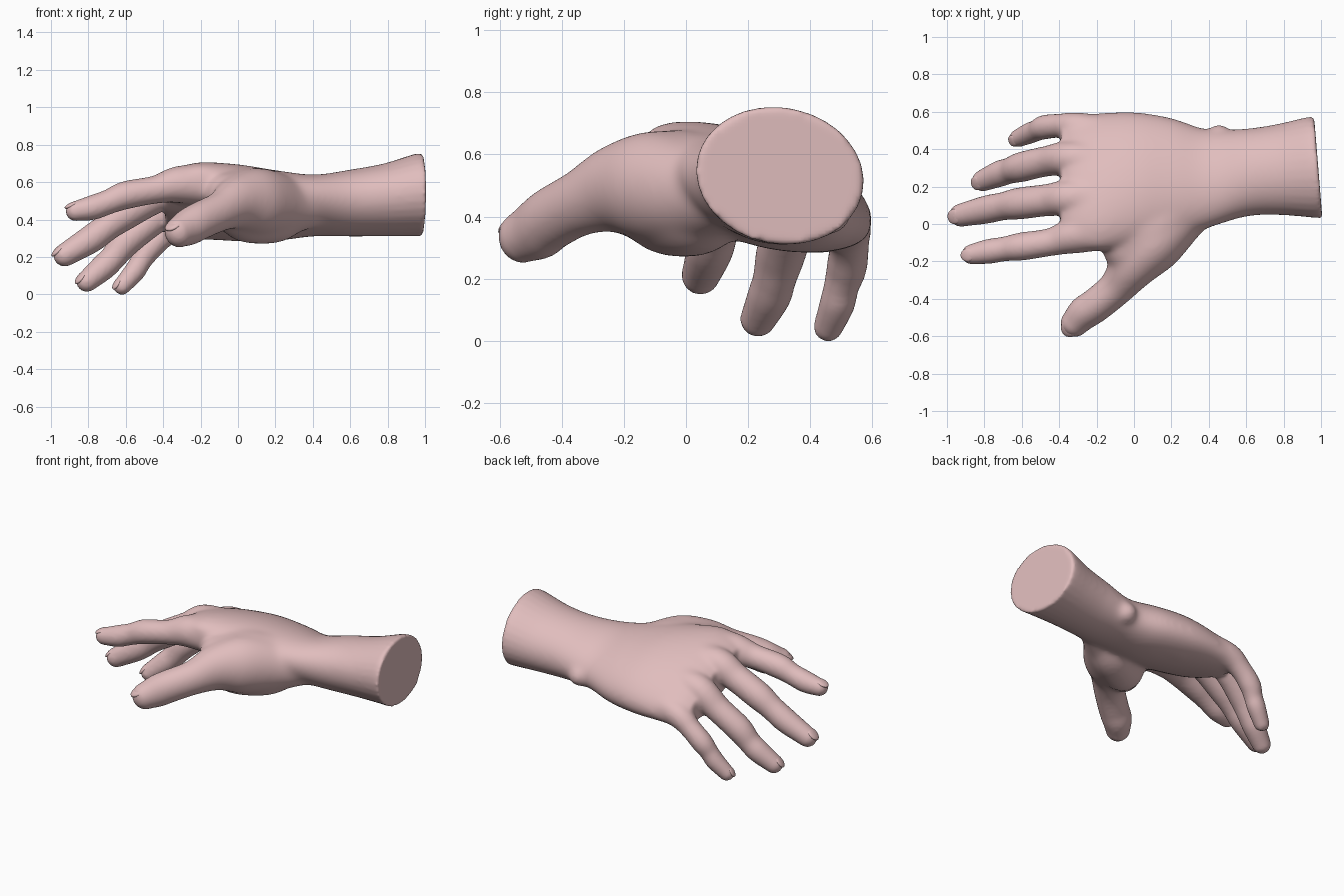
import bpy, bmesh, math
from mathutils import Vector, Matrix

if "Cube" in bpy.data.objects:
    bpy.data.objects.remove(bpy.data.objects["Cube"])

skin = bpy.data.materials.new("skin")
skin.diffuse_color = (0.75, 0.51, 0.51, 1)
skin.use_nodes = True
skin.node_tree.nodes["Principled BSDF"].inputs["Base Color"].default_value = skin.diffuse_color
SIDES = 32


def spline(keys, steps=6):
    """Catmull-Rom through tuples of any length."""
    k = [Vector(p) for p in keys]
    k = [k[0] * 2 - k[1]] + k + [k[-1] * 2 - k[-2]]
    out = []
    for a, b, c, d in zip(k, k[1:], k[2:], k[3:]):
        for i in range(steps):
            t = i / steps
            out.append(0.5 * (2 * b + (c - a) * t + (2 * a - 5 * b + 4 * c - d) * t * t
                              + (3 * b - a - 3 * c + d) * t ** 3))
    return out + [k[-2]]


def loft(bm, rings):
    vs = [[bm.verts.new(p) for p in r] for r in rings]
    faces = [bm.faces.new(vs[0]), bm.faces.new(vs[-1])]
    for r, s in zip(vs, vs[1:]):
        for i in range(SIDES):
            j = (i + 1) % SIDES
            faces.append(bm.faces.new((r[i], r[j], s[j], s[i])))
    bmesh.ops.recalc_face_normals(bm, faces=faces)


def ring(c, u, v):
    angles = [2 * math.pi * i / SIDES for i in range(SIDES)]
    return [c + u * math.cos(a) + v * math.sin(a) for a in angles]


def digit(bm, keys, tall=1.0):
    """Tube along (x, y, z, radius) keys with a rounded tip; returns the tip frame."""
    pts = spline(keys)
    rings = []
    for i, p in enumerate(pts):
        c, r = p.xyz, p[3]
        t = (pts[min(i + 1, len(pts) - 1)].xyz - pts[max(i - 1, 0)].xyz).normalized()
        side = t.cross(Vector((0, 0, 1))).normalized()
        up = side.cross(t)
        rings.append(ring(c, side * r, up * r * tall))
    for k in range(1, 7):
        a = k / 6.3 * math.pi / 2
        s = r * math.cos(a)
        rings.append(ring(c + t * r * math.sin(a), side * s, up * s * tall))
    loft(bm, rings)
    return c, t, side, up, r


def ramp(x, a, b):
    return min(1, max(0, (x - a) / (b - a)))


# forearm and palm sections: x, centre y, centre z, half width, half height, tilt
SECTIONS = [
    (0.985, .302, .53, .272, .22, -.2), (0.94, .302, .53, .27, .217, -.2),
    (0.78, .292, .505, .247, .192, -.22), (0.6, .275, .488, .24, .175, -.25),
    (0.4, .242, .475, .272, .152, -.3), (0.2, .24, .475, .34, .168, -.3),
    (0.0, .24, .49, .378, .17, -.35), (-0.2, .225, .5, .395, .15, -.4),
    (-0.32, .235, .487, .375, .125, -.42), (-0.39, .24, .475, .34, .09, -.42),
]
# digits: x, y, z, radius
DIGITS = {
    "index": [(-.1, -.02, .575, .11), (-.3, -.055, .588, .103), (-.44, -.095, .56, .075),
              (-.6, -.12, .53, .075), (-.69, -.133, .495, .066), (-.78, -.147, .463, .066),
              (-.868, -.162, .445, .054)],
    "middle": [(-.1, .13, .56, .11), (-.33, .14, .575, .1), (-.46, .128, .51, .086),
               (-.61, .11, .425, .085), (-.7, .095, .36, .075), (-.79, .077, .293, .075),
               (-.926, .047, .21, .062)],
    "ring": [(-.1, .31, .49, .11), (-.33, .35, .49, .095), (-.47, .335, .385, .081),
             (-.6, .305, .28, .08), (-.665, .285, .2, .07), (-.72, .268, .145, .07),
             (-.808, .232, .07, .058)],
    "little": [(-.1, .47, .4, .1), (-.3, .515, .375, .083), (-.4, .525, .31, .065),
               (-.48, .517, .235, .065), (-.52, .5, .175, .057), (-.555, .487, .12, .057),
               (-.62, .458, .045, .048)],
    "thumb": [(.42, .14, .47, .1), (.25, .04, .475, .145), (.1, -.1, .495, .165),
              (0, -.215, .49, .135), (-.09, -.335, .445, .098), (-.2, -.43, .395, .092),
              (-.265, -.475, .36, .09), (-.316, -.528, .333, .076)],
}

bm = bmesh.new()
rings = []
for x, cy, cz, a, b, tilt in spline(SECTIONS):
    u = Vector((0, math.cos(tilt), math.sin(tilt))) * a
    v = Vector((0, -math.sin(tilt), math.cos(tilt))) * b
    r = ring(Vector((x, cy, cz)), u, v)
    slant = .08 * max(0, (x - .7) / .28)
    for p in r:
        p.x -= slant * (p.y - cy)
    rings.append(r)
loft(bm, rings)

tips = {n: digit(bm, k, 1.1 if n == "thumb" else 1.0) for n, k in DIGITS.items()}

# web between thumb and index, pads of the thumb side and the heel of the palm
digit(bm, [(.2, .05, .52, .14), (.08, -.04, .54, .14), (-.05, -.13, .53, .12)])
digit(bm, [(.32, .12, .44, .1), (.2, .04, .415, .14), (.05, -.06, .415, .14),
           (-.03, -.14, .43, .11)])
digit(bm, [(.36, .38, .42, .09), (.2, .4, .4, .11), (0, .43, .4, .12)])
# wrist bone bump
bmesh.ops.create_icosphere(bm, subdivisions=3, radius=.07,
                           matrix=Matrix.Translation((.455, .465, .41)))

# fuse everything into one skin
mesh = bpy.data.meshes.new("parts")
bm.to_mesh(mesh)
bm.free()
hand = bpy.data.objects.new("hand", mesh)
bpy.context.collection.objects.link(hand)
fuse = hand.modifiers.new("fuse", 'REMESH')
fuse.mode = 'VOXEL'
fuse.voxel_size = 0.011
fuse.use_smooth_shade = True
deps = bpy.context.evaluated_depsgraph_get()
fused = bpy.data.meshes.new_from_object(hand.evaluated_get(deps))
hand.modifiers.clear()
hand.data = fused
fused.name = "hand"
fused.materials.clear()
fused.materials.append(skin)

# light smoothing everywhere, stronger over the palm and wrist
palm = hand.vertex_groups.new(name="palm")
for v in fused.vertices:
    x, y, z = v.co
    w = ramp(x, -.42, -.25) * ramp(x, .85, .65) * ramp(y, -.42, -.25)
    if w > 0:
        palm.add([v.index], w, 'REPLACE')
for name, count, group in (("soften", 7, ""), ("blend", 45, "palm")):
    m = hand.modifiers.new(name, 'SMOOTH')
    m.factor = 0.5
    m.iterations = count
    m.vertex_group = group

# fingernails
for name, (c, t, side, up, r) in tips.items():
    bm = bmesh.new()
    bmesh.ops.create_uvsphere(bm, u_segments=20, v_segments=12, radius=1)
    rot = Matrix((t, side, up)).transposed().to_4x4()
    size = Matrix.Diagonal((r * .78, r * .66, r * .24, 1))
    place = Matrix.Translation(c + t * r * .27 + up * r * .68)
    pitch = Matrix.Rotation(.25, 4, 'Y')
    bm.transform(place @ rot @ pitch @ size)
    bmesh.ops.recalc_face_normals(bm, faces=bm.faces)
    for f in bm.faces:
        f.smooth = True
    nail = bpy.data.meshes.new(name + "_nail")
    bm.to_mesh(nail)
    bm.free()
    nail.materials.append(skin)
    bpy.context.collection.objects.link(bpy.data.objects.new(name + "_nail", nail))
